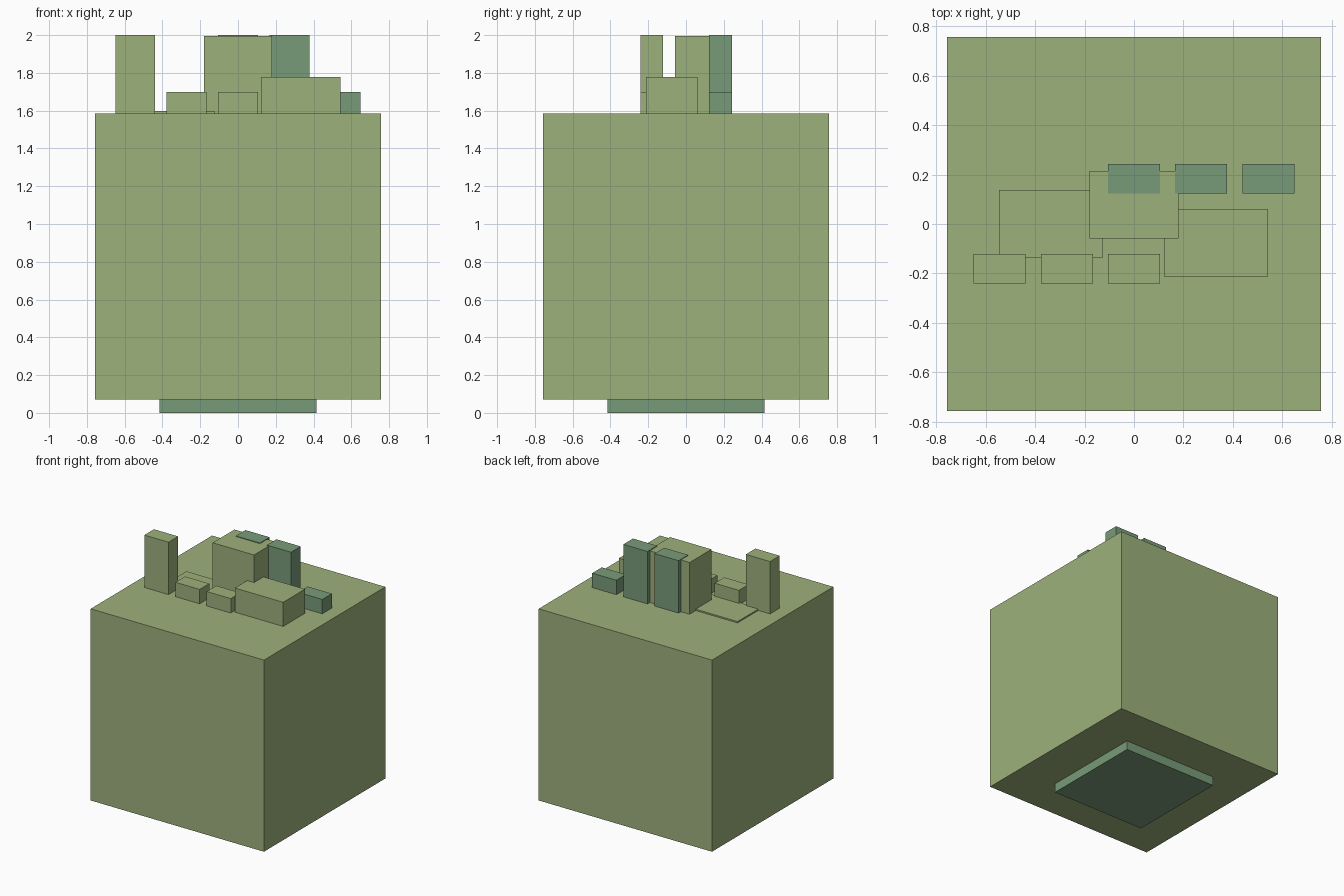
import bpy

if "Cube" in bpy.data.objects:
    bpy.data.objects.remove(bpy.data.objects["Cube"])


def material(name, color):
    m = bpy.data.materials.new(name)
    m.diffuse_color = color
    m.use_nodes = True
    m.node_tree.nodes["Principled BSDF"].inputs["Base Color"].default_value = m.diffuse_color
    return m


olive = material("olive", (0.34, 0.44, 0.20, 1))
sage = material("sage", (0.19, 0.33, 0.19, 1))


def box(name, center, size, z0, z1, mat):
    """Box from its plan centre, plan size and height range."""
    bpy.ops.mesh.primitive_cube_add(size=1, location=(*center, (z0 + z1) / 2))
    ob = bpy.context.object
    ob.name = name
    ob.scale = (*size, z1 - z0)
    bpy.ops.object.transform_apply(location=False, rotation=False, scale=True)
    ob.data.materials.append(mat)
    return ob


BOTTOM, TOP = 0.072, 1.586

# Main block and the recessed foot under it
box("body", (0, 0), (1.514, 1.514), BOTTOM, TOP, olive)
box("foot", (0, 0), (0.832, 0.832), 0, BOTTOM, sage)

# Three large blocks: low slab, tall tower, medium block
for name, x, y, width, height in (("low_slab", -0.336, 0.001, 0.421, 1.597),
                                  ("tall_tower", 0, 0.078, 0.362, 1.995),
                                  ("medium_block", 0.332, -0.076, 0.422, 1.777)):
    box(name, (x, y), (width, 0.272), TOP, height, olive)

# Two rows of small pillars, front left and back right
for i, (front_h, back_h) in enumerate(((1.70, 2.0), (1.70, 2.0), (2.0, 1.70))):
    x = 0.272 * i
    box(f"front_pillar_{i + 1}", (-x, -0.181), (0.211, 0.12), TOP, front_h, olive)
    box(f"back_pillar_{i + 1}", (x, 0.183), (0.211, 0.12), TOP, back_h, sage)
